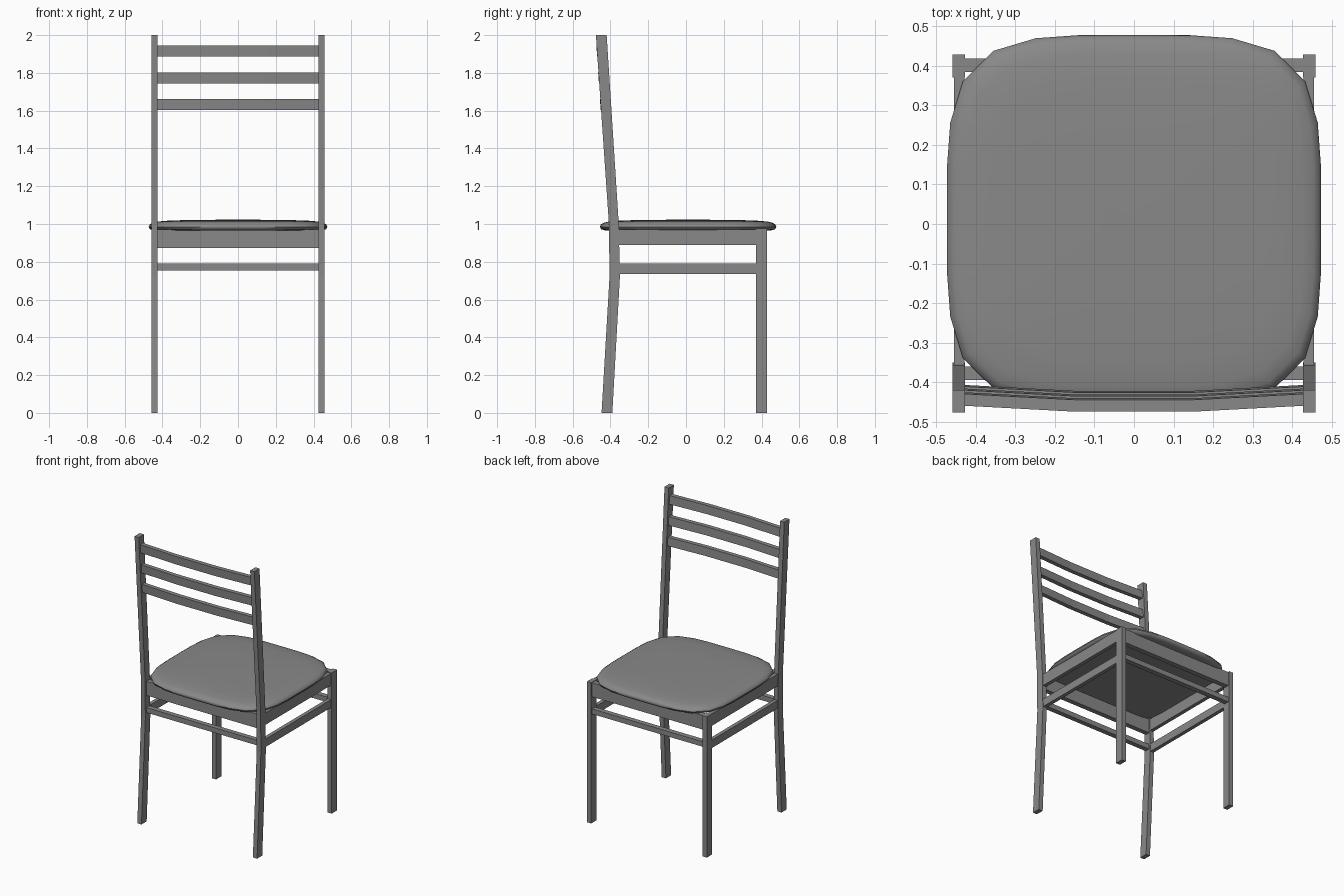
import bpy, bmesh, math

cube = bpy.data.objects.get("Cube")
if cube:
    bpy.data.objects.remove(cube, do_unlink=True)

grey = bpy.data.materials.new("plain grey")
grey.use_nodes = True
COLOUR = (0.25, 0.25, 0.25, 1)
grey.diffuse_color = COLOUR
grey.node_tree.nodes["Principled BSDF"].inputs["Base Color"].default_value = COLOUR


def finish(name, bm):
    bmesh.ops.recalc_face_normals(bm, faces=bm.faces)
    mesh = bpy.data.meshes.new(name)
    bm.to_mesh(mesh)
    bm.free()
    mesh.materials.append(grey)
    obj = bpy.data.objects.new(name, mesh)
    bpy.context.collection.objects.link(obj)
    return obj


def loft(name, rings):
    """Skin a list of equal-length point rings and cap both ends."""
    bm = bmesh.new()
    loops = [[bm.verts.new(p) for p in ring] for ring in rings]
    n = len(loops[0])
    for a, b in zip(loops, loops[1:]):
        for i in range(n):
            j = (i + 1) % n
            bm.faces.new((a[i], a[j], b[j], b[i]))
    bm.faces.new(loops[0])
    bm.faces.new(loops[-1])
    return finish(name, bm)


def box(name, x, y, z):
    return loft(name, [[(x[0], y[0], h), (x[1], y[0], h),
                        (x[1], y[1], h), (x[0], y[1], h)] for h in z])


# Legs and side rails, repeated on both sides
BACK_POST = [(0, -0.447, -0.39), (0.72, -0.405, -0.35),
             (1.0, -0.408, -0.356), (2.0, -0.477, -0.42)]
for side, s in (("right", -1), ("left", 1)):
    leg_x = sorted((s * 0.427, s * 0.459))
    rail_x = sorted((s * 0.429, s * 0.455))
    loft(f"{side}_back_post",
         [[(leg_x[0], a, z), (leg_x[1], a, z), (leg_x[1], b, z), (leg_x[0], b, z)]
          for z, a, b in BACK_POST])
    box(f"{side}_front_leg", leg_x, (0.37, 0.428), (0, 0.975))
    box(f"{side}_apron", rail_x, (-0.37, 0.38), (0.889, 0.972))
    box(f"{side}_stretcher", rail_x, (-0.37, 0.38), (0.735, 0.79))

# Cross rails between the legs
for end, y in (("rear", (-0.394, -0.36)), ("front", (0.384, 0.419))):
    box(f"{end}_apron", (-0.43, 0.43), y, (0.874, 0.972))
    box(f"{end}_stretcher", (-0.43, 0.43), y, (0.755, 0.79))

# Bowed back slats that follow the lean of the posts
for i, z in enumerate((1.633, 1.772, 1.915)):
    y = -0.382 - 0.066 * (z - 1)
    lean = 0.002
    rings = []
    for x, bow in ((-0.43, 0), (-0.15, 0.015), (0.15, 0.015), (0.43, 0)):
        c = y - bow
        rings.append([(x, c - 0.015 + lean, z - 0.029), (x, c + 0.015 + lean, z - 0.029),
                      (x, c + 0.015 - lean, z + 0.029), (x, c - 0.015 - lean, z + 0.029)])
    loft(f"back_slat_{i + 1}", rings)


# Cushion: rounded-square rings stacked into a soft pad
def outline(scale, z, count=32):
    ring = []
    for k in range(count):
        t = 2 * math.pi * (k + 0.5) / count
        c, s = math.cos(t), math.sin(t)
        r = scale * (abs(c) ** 4.1 + abs(s) ** 4.1) ** (-1 / 4.1)
        ring.append((0.473 * r * c, 0.011 + 0.467 * r * s, z))
    return ring


PAD = [(0.3, 0.963), (0.8, 0.964), (0.94, 0.966), (0.985, 0.972), (1.0, 0.985),
       (0.99, 0.997), (0.96, 1.006), (0.9, 1.013), (0.75, 1.019), (0.4, 1.022), (0.1, 1.023)]
cushion = loft("seat_cushion", [outline(s, z) for s, z in PAD])
bpy.ops.object.select_all(action="DESELECT")
cushion.select_set(True)
bpy.context.view_layer.objects.active = cushion
bpy.ops.object.shade_smooth_by_angle(angle=math.radians(50))
